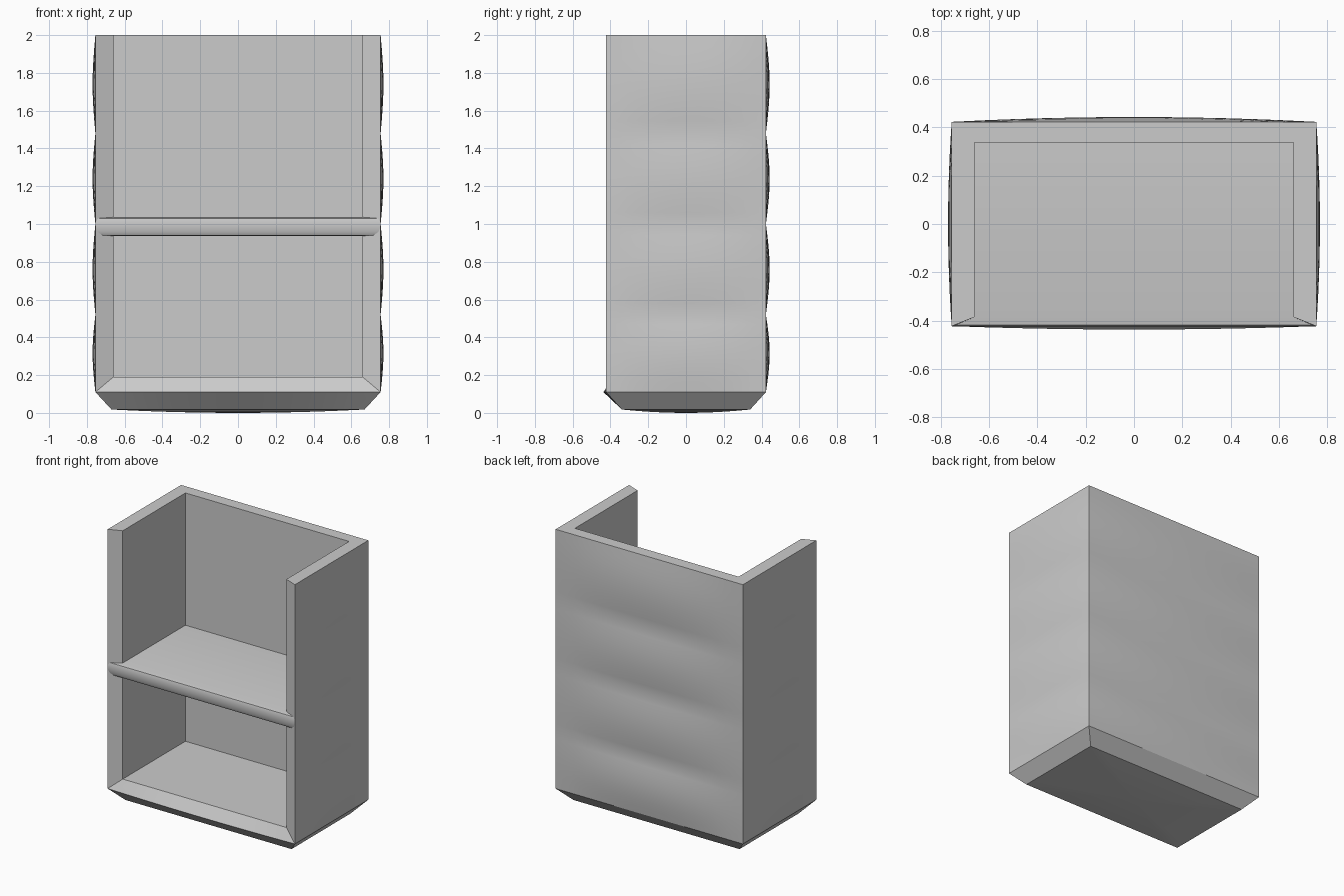
import bpy, bmesh, math

if "Cube" in bpy.data.objects:
    bpy.data.objects.remove(bpy.data.objects["Cube"])

HX, HY = 0.755, 0.423            # outer half sizes at the corners
IX, IY_BACK, IY_FRONT = 0.66, 0.337, -0.385   # inside faces
Z_LIP, Z_FLOOR, Z_TOP = 0.11, 0.19, 2.0
N = 12                           # points along each side


def loft(name, rings, cap_start=True, cap_end=True):
    """Skin closed rings of points, with optional end caps."""
    bm = bmesh.new()
    loops = [[bm.verts.new(p) for p in r] for r in rings]
    for a, b in zip(loops, loops[1:]):
        for i in range(len(a)):
            j = (i + 1) % len(a)
            bm.faces.new((a[i], a[j], b[j], b[i]))
    if cap_start:
        bm.faces.new(loops[0][::-1])
    if cap_end:
        bm.faces.new(loops[-1])
    bmesh.ops.recalc_face_normals(bm, faces=bm.faces)
    mesh = bpy.data.meshes.new(name)
    bm.to_mesh(mesh)
    bm.free()
    ob = bpy.data.objects.new(name, mesh)
    bpy.context.collection.objects.link(ob)
    bpy.ops.object.select_all(action='DESELECT')
    ob.select_set(True)
    bpy.context.view_layer.objects.active = ob
    bpy.ops.object.shade_smooth_by_angle(angle=math.radians(30))
    return ob


def side(a, b, bulge, out):
    """Points from a up to (not including) b, bowed along the out direction."""
    pts = []
    for i in range(N):
        t = i / N
        k = bulge * 4 * t * (1 - t)
        pts.append((a[0] + (b[0] - a[0]) * t + out[0] * k,
                    a[1] + (b[1] - a[1]) * t + out[1] * k))
    return pts


def scallop(z):
    """Four soft swellings up the height of the walls."""
    nodes = [Z_LIP, 0.52, 1.0, 1.48, Z_TOP]
    for lo, hi in zip(nodes, nodes[1:]):
        if z <= hi:
            return math.sin(math.pi * (z - lo) / (hi - lo))
    return 0.0


# U-shaped walls: bowed outside, flat inside, slanted front edges
wall_rings = []
nodes = [Z_LIP, 0.52, 1.0, 1.48, Z_TOP]
levels = [lo + (hi - lo) * i / 8 for lo, hi in zip(nodes, nodes[1:]) for i in range(8)] + [Z_TOP]
for z in levels:
    s = abs(scallop(z))
    ring = side((-HX, -HY), (-HX, HY), 0.015 * s, (-1, 0))
    ring += side((-HX, HY), (HX, HY), 0.02 * s, (0, 1))
    ring += side((HX, HY), (HX, -HY), 0.015 * s, (1, 0))
    ring += [(HX, -HY), (IX, IY_FRONT), (IX, IY_BACK), (-IX, IY_BACK), (-IX, IY_FRONT)]
    wall_rings.append([(x, y, z) for x, y in ring])
loft("walls", wall_rings, cap_start=False)


def base_ring(hx, y0, y1, z, front=0.0):
    c = [(-hx, y0), (hx, y0), (hx, y1), (-hx, y1)]
    pts = side(c[0], c[1], front, (0, -1))
    for i in (1, 2, 3):
        pts += side(c[i], c[(i + 1) % 4], 0, (0, 0))
    return [(x, y, z) for x, y in pts]


# Base: gently domed underside, chamfer, bowed front lip, floor
base_rings = [base_ring(0.67 * s, -0.34 * s, 0.34 * s, 0.018 * s * s)
              for s in (0.05, 0.25, 0.5, 0.75, 1.0)]
base_rings.append(base_ring(HX, -HY, HY, Z_LIP, 0.014))
base_rings.append(base_ring(IX, IY_FRONT, IY_BACK, Z_FLOOR))
loft("base", base_rings)

# Middle shelf: rounded nose that widens to meet the slanted wall fronts
profile = [(IY_BACK, 0.937), (-0.385, 0.937), (-0.408, 0.94), (-0.419, 0.958),
           (-0.424, 0.985), (-0.424, 1.01), (-0.418, 1.03), (-0.385, 1.036), (IY_BACK, 1.036)]


def half_width(y):
    return IX + max(0.0, IY_FRONT - y) / (HY + IY_FRONT) * (HX - IX) * 0.97


loft("middle_shelf", [[(sx * half_width(y), y, z) for y, z in profile] for sx in (-1, 1)],
     cap_start=False, cap_end=False)
